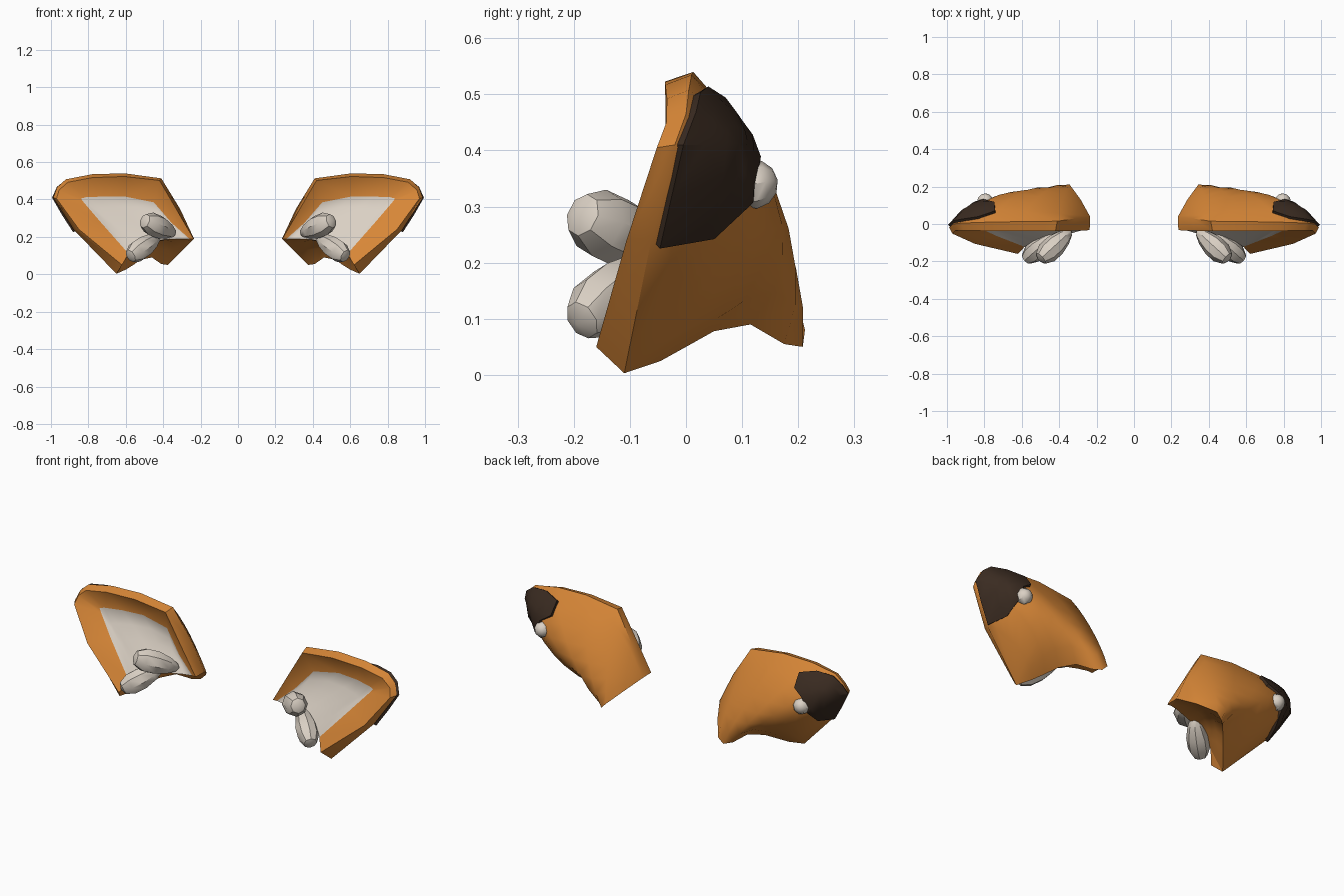
import bpy, bmesh, math
from mathutils import Vector, Matrix
from mathutils.bvhtree import BVHTree

if "Cube" in bpy.data.objects:
    bpy.data.objects.remove(bpy.data.objects["Cube"])


def material(name, rgb):
    m = bpy.data.materials.new(name)
    m.diffuse_color = (*rgb, 1)
    m.use_nodes = True
    m.node_tree.nodes["Principled BSDF"].inputs["Base Color"].default_value = m.diffuse_color
    return m


ORANGE = material("orange_fur", (0.68, 0.24, 0.038))
CREAM = material("cream_fur", (0.70, 0.63, 0.55))
DARK = material("dark_brown", (0.042, 0.024, 0.015))


def finish(name, bm, mats, angle=35):
    """Turn a bmesh of the right-hand part into a mirrored, shaded object."""
    bmesh.ops.remove_doubles(bm, verts=bm.verts, dist=0.0005)
    bmesh.ops.recalc_face_normals(bm, faces=bm.faces)
    me = bpy.data.meshes.new(name)
    bm.to_mesh(me)
    ob = bpy.data.objects.new(name, me)
    bpy.context.collection.objects.link(ob)
    for m in mats:
        me.materials.append(m)
    bpy.ops.object.select_all(action='DESELECT')
    ob.select_set(True)
    bpy.context.view_layer.objects.active = ob
    bpy.ops.object.shade_smooth_by_angle(angle=math.radians(angle))
    mod = ob.modifiers.new("mirror", 'MIRROR')
    mod.use_mirror_merge = False
    return ob


def face(bm, pts, mat=0):
    """Add a face, skipping repeated corners."""
    keep = []
    for p in pts:
        if all((Vector(p) - q).length > 0.0005 for q in keep):
            keep.append(Vector(p))
    if len(keep) > 2:
        bm.faces.new([bm.verts.new(p) for p in keep]).material_index = mat


def loft(bm, rows, mat=0):
    for a, b in zip(rows, rows[1:]):
        for i in range(len(a) - 1):
            face(bm, (a[i], a[i + 1], b[i + 1], b[i]), mat)


def blend(a, b, t, bulge=None, axis=(0, 1, 0)):
    """Row between two edges, pushed out along an axis."""
    bulge = bulge or [0] * len(a)
    w = (4 * t * (1 - t)) ** 0.85
    return [Vector(p).lerp(Vector(q), t) + Vector(axis) * s * w
            for p, q, s in zip(a, b, bulge)]


# Ear edges, each running from the inner base over the tip to the outer base
ridge = [(.235, .04, .19), (.31, .03, .35), (.41, .015, .513), (.607, .013, .54),
         (.78, .01, .535), (.92, .005, .508), (.968, 0, .465), (.988, -.02, .41),
         (.88, -.062, .24), (.65, -.11, .003)]
front = [(.237, -.033, .19), (.325, -.036, .34), (.42, -.037, .502), (.607, -.037, .523),
         (.78, -.037, .517), (.91, -.034, .492), (.957, -.035, .45), (.97, -.052, .405),
         (.85, -.106, .24), (.62, -.16, .05)]
lining = [(.26, -.03, .19), (.355, -.01, .275), (.45, .02, .385), (.60, .025, .415),
          (.72, .01, .416), (.815, -.01, .412), (.84, -.015, .405), (.825, -.022, .385),
          (.735, -.064, .28), (.585, -.122, .11)]
hem = [(.235, .04, .19), (.285, .13, .14), (.345, .212, .08), (.375, .208, .05),
       (.41, .175, .055), (.46, .115, .09), (.52, .05, .078), (.56, 0, .05),
       (.60, -.045, .025), (.65, -.11, .003)]
lining_hem = [(.26, -.03, .19), (.31, -.042, .19), (.35, -.055, .188), (.39, -.068, .187),
              (.43, -.077, .18), (.47, -.086, .17), (.51, -.095, .155),
              (.54, -.105, .14), (.565, -.114, .125), (.585, -.122, .11)]

# Ear shell: rounded back, rim, cupped front, underside
bm = bmesh.new()
swell = [0, .008, .025, .052, .08, .105, .115, .11, .06, 0]
loft(bm, [blend(ridge, hem, i / 7, swell) for i in range(8)])
loft(bm, [ridge, front])
loft(bm, [front, lining])
rise = [0, .01, .02, .04, .045, .035, .03, .02, .01, 0]
loft(bm, [blend(hem, lining_hem, i / 3, rise, (0, 0, 1)) for i in range(4)])
for k in (0, -1):
    face(bm, (ridge[k], front[k], lining_hem[k]))
# Cream lining inside the rim
dip = [0, .005, .01, .015, .015, .012, .01, .008, .004, 0]
loft(bm, [blend(lining, lining_hem, i / 4, dip) for i in range(5)], 1)
bmesh.ops.remove_doubles(bm, verts=bm.verts, dist=0.0005)
bmesh.ops.recalc_face_normals(bm, faces=bm.faces)
tree = BVHTree.FromBMesh(bm)
finish("ear", bm, [ORANGE, CREAM], 48)


# Dark tip patch, laid over the back of the ear
def on_back(x, z, lift):
    hit, normal, _, _ = tree.ray_cast(Vector((x, 1, z)), Vector((0, -1, 0)))
    if hit is None:
        hit, normal, _, _ = tree.find_nearest(Vector((x, 0.02, z)))
    if normal.y < 0:
        normal = -normal
    return hit + normal * lift


outline = [(.74, .485), (.745, .42), (.80, .385), (.82, .31), (.835, .25), (.87, .232),
           (.93, .325), (.984, .41), (.962, .462), (.915, .498), (.83, .505)]
cx, cz = .88, .41
bm = bmesh.new()
rings = []
for scale, lift in ((1, -.004), (.99, .015), (.65, .017), (.3, .017)):
    ring = [on_back(cx + (x - cx) * scale, cz + (z - cz) * scale, lift) for x, z in outline]
    rings.append(ring + ring[:1])
loft(bm, rings)
for a, b in zip(rings[-1], rings[-1][1:]):
    face(bm, (a, b, on_back(cx, cz, .018)))
finish("tip_patch", bm, [DARK], 30)


# Cream tufts growing out of the ear opening
def tuft(name, root, tip, width, height):
    root, tip = Vector(root), Vector(tip)
    axis = tip - root
    bm = bmesh.new()
    bmesh.ops.create_uvsphere(bm, u_segments=8, v_segments=6, radius=1)
    for v in bm.verts:
        taper = 1 + 0.3 * v.co.z
        v.co.x *= width * taper
        v.co.y *= height * taper
        v.co.z *= axis.length / 2
    turn = axis.to_track_quat('Z', 'Y').to_matrix().to_4x4()
    bm.transform(Matrix.Translation((root + tip) / 2) @ turn)
    finish(name, bm, [CREAM], 40)


tuft("upper_tuft", (.335, -.035, .215), (.51, -.195, .29), .060, .062)
tuft("lower_tuft", (.42, -.05, .205), (.585, -.195, .09), .055, .058)

# Small round stud behind the tip patch
bm = bmesh.new()
bmesh.ops.create_uvsphere(bm, u_segments=8, v_segments=6, radius=.044)
bm.transform(Matrix.Translation((.795, .12, .34)) @ Matrix.Rotation(math.radians(-80), 4, 'X'))
finish("stud", bm, [CREAM], 40)
